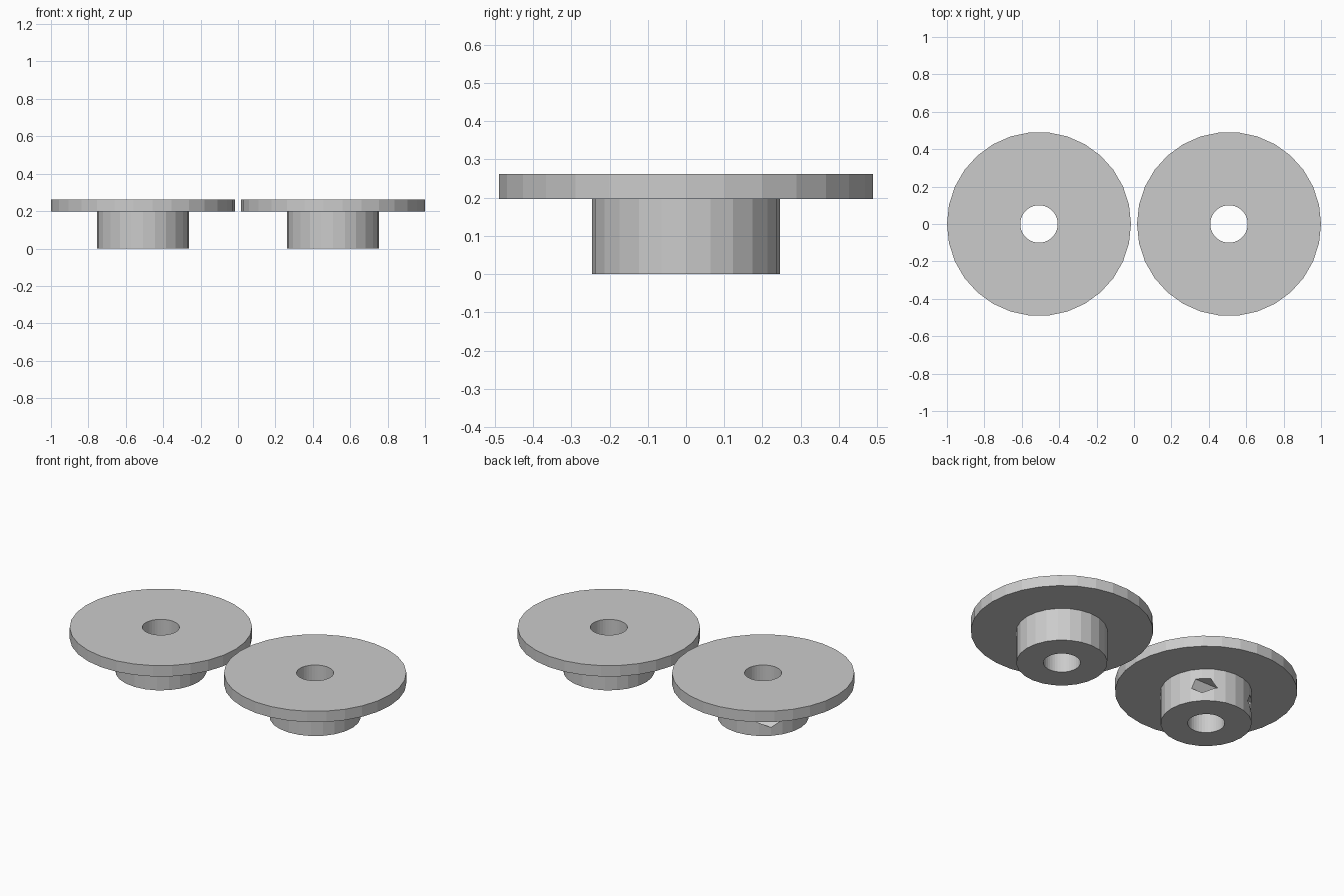
import bpy, bmesh
from math import cos, sin, pi
from mathutils import Matrix

cube = bpy.data.objects.get("Cube")
if cube:
    bpy.data.objects.remove(cube, do_unlink=True)

SPACING = 0.508
HUB_HEIGHT, TOTAL_HEIGHT = 0.197, 0.262

grey = bpy.data.materials.new("plain_grey")
grey.use_nodes = True
colour = (0.6, 0.6, 0.6, 1)
grey.diffuse_color = colour
grey.node_tree.nodes["Principled BSDF"].inputs["Base Color"].default_value = colour


def prism(name, radius, sides, bottom, top, matrix=None):
    """Upright prism with its first corner on +x, optionally moved by a matrix."""
    bm = bmesh.new()
    ring = [bm.verts.new((radius * cos(2 * pi * i / sides),
                          radius * sin(2 * pi * i / sides), bottom)) for i in range(sides)]
    base = bm.faces.new(ring)
    extruded = bmesh.ops.extrude_face_region(bm, geom=[base], use_keep_orig=True)["geom"]
    lifted = [v for v in extruded if isinstance(v, bmesh.types.BMVert)]
    bmesh.ops.translate(bm, verts=lifted, vec=(0, 0, top - bottom))
    bmesh.ops.recalc_face_normals(bm, faces=bm.faces)
    if matrix:
        bm.transform(matrix)
    mesh = bpy.data.meshes.new(name)
    bm.to_mesh(mesh)
    bm.free()
    mesh.materials.append(grey)
    obj = bpy.data.objects.new(name, mesh)
    bpy.context.collection.objects.link(obj)
    return obj


def combine(target, other, operation):
    """Apply a boolean and remove the second solid."""
    other.hide_render = True
    mod = target.modifiers.new("combine", "BOOLEAN")
    mod.operation, mod.object, mod.solver = operation, other, "EXACT"
    bpy.context.view_layer.objects.active = target
    bpy.ops.object.modifier_apply(modifier=mod.name)
    bpy.data.objects.remove(other, do_unlink=True)


def flanged_hub(name):
    """Wide disc on a narrower hub, with a round bore through both."""
    body = prism(name, 0.246, 24, 0, HUB_HEIGHT)
    combine(body, prism("disc", 0.492, 30, HUB_HEIGHT, TOTAL_HEIGHT), "UNION")
    combine(body, prism("bore", 0.1, 40, -0.1, 0.4), "DIFFERENCE")
    return body


left_hub = flanged_hub("left_flanged_hub")
right_hub = flanged_hub("right_flanged_hub")

# Five-sided pin hole running sideways behind the bore, one corner down
sideways = Matrix.Translation((0, 0.174, HUB_HEIGHT / 2)) @ Matrix.Rotation(pi / 2, 4, "Y")
combine(right_hub, prism("pin_hole", 0.049, 5, -0.4, 0.4, sideways), "DIFFERENCE")

left_hub.location.x = SPACING
right_hub.location.x = -SPACING
